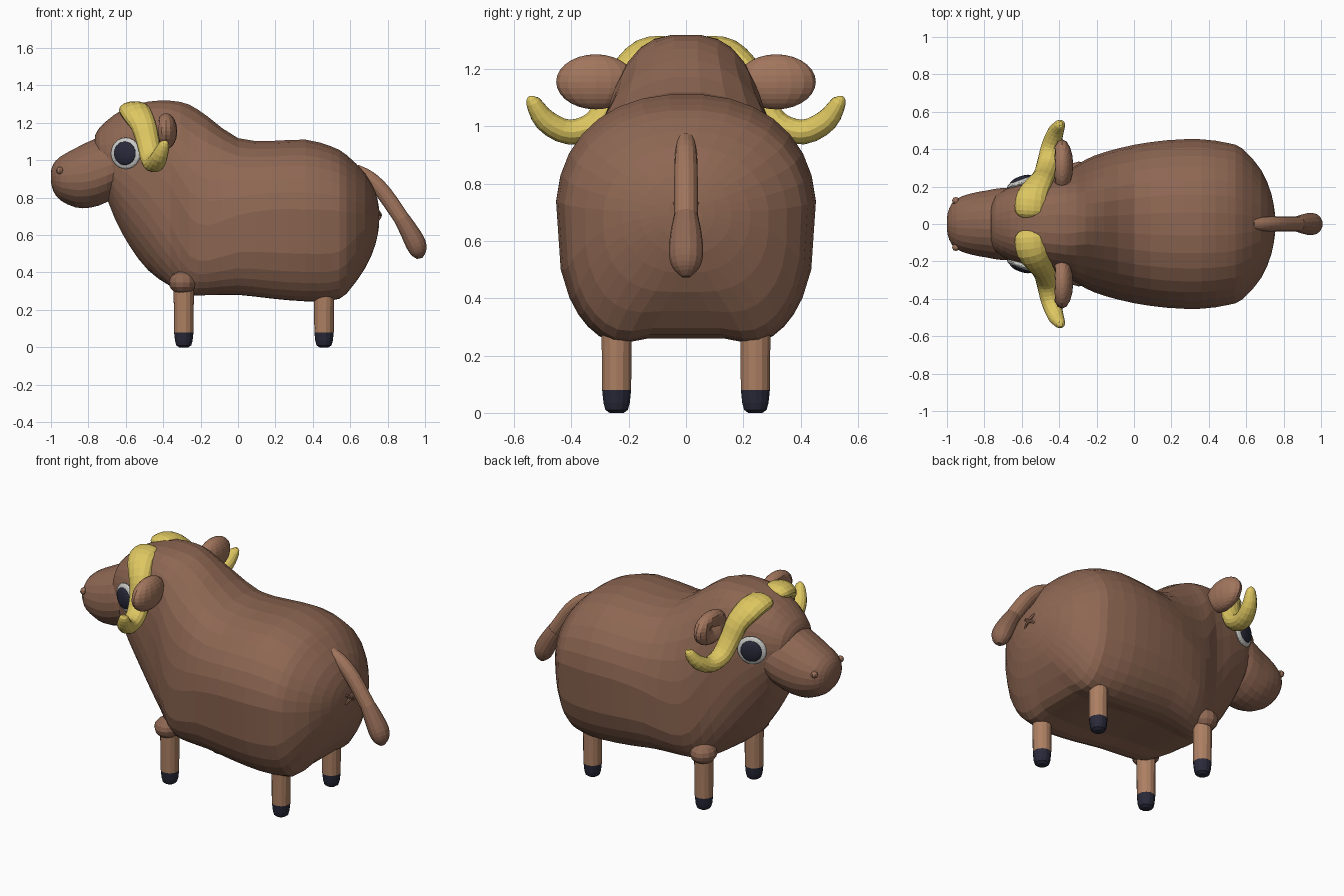
import bpy, bmesh, math
from mathutils import Vector, Matrix

cube = bpy.data.objects.get("Cube")
if cube:
    bpy.data.objects.remove(cube, do_unlink=True)


def material(name, r, g, b):
    m = bpy.data.materials.new(name)
    m.use_nodes = True
    m.diffuse_color = (r, g, b, 1)
    m.node_tree.nodes["Principled BSDF"].inputs["Base Color"].default_value = (r, g, b, 1)
    return m


BROWN = material("hide brown", 0.27, 0.135, 0.086)
LIGHT = material("light brown", 0.42, 0.215, 0.125)
MID = material("warm brown", 0.36, 0.18, 0.11)
HORN = material("horn yellow", 0.73, 0.57, 0.12)
DARK = material("hoof dark", 0.022, 0.022, 0.042)
WHITE = material("eye grey white", 0.60, 0.60, 0.58)


def finish(name, bm, mat):
    bmesh.ops.recalc_face_normals(bm, faces=bm.faces)
    mesh = bpy.data.meshes.new(name)
    bm.to_mesh(mesh)
    bm.free()
    mesh.materials.append(mat)
    ob = bpy.data.objects.new(name, mesh)
    bpy.context.collection.objects.link(ob)


def spline(rows, steps):
    """Smooth interpolation through rows of numbers."""
    rows = [Vector(r) for r in rows]
    out = []
    for i in range(len(rows) - 1):
        a, b = rows[max(i - 1, 0)], rows[i]
        c, d = rows[i + 1], rows[min(i + 2, len(rows) - 1)]
        for k in range(steps):
            t = k / steps
            out.append(b + (c - a) * (t / 2) + (a - b * 2.5 + c * 2 - d / 2) * t**2
                       + (b * 3 - a - c * 3 + d) * (t**3 / 2))
    return out + [rows[-1]]


def loft(name, rings, mat):
    bm = bmesh.new()
    loops = [[bm.verts.new(p) for p in ring] for ring in rings]
    n = len(loops[0])
    for a, b in zip(loops, loops[1:]):
        for i in range(n):
            j = (i + 1) % n
            bm.faces.new((a[i], a[j], b[j], b[i]))
    bm.faces.new(loops[0])
    bm.faces.new(loops[-1])
    finish(name, bm, mat)


def section(x, low, high, width, mid, under, over, n=32):
    """Upright ring; the squarer it is below, the more it tapers and hollows."""
    ring = []
    square = max(under - 2, 0)
    for i in range(n):
        a = math.tau * (i + 0.5) / n
        c, s = math.cos(a), math.sin(a)
        e = 2 / (over if s > 0 else under)
        across, rise = abs(c) ** e, abs(s) ** e
        y = width * math.copysign(across, c)
        z = mid + (high - mid if s > 0 else low - mid) * rise
        if s < 0:
            y *= 1 - 0.08 * square * rise**2
            z += 0.024 * square * rise**4 * max(0, 1 - across / 0.75)
        ring.append((x, y, z))
    return ring


def tube(name, path, mat, side, steps=3, n=14):
    """Tube through rows of x, y, z, side radius, other radius."""
    rows = spline(path, steps)
    pts = [Vector(r[:3]) for r in rows]
    rings = []
    for i, (p, r) in enumerate(zip(pts, rows)):
        t = (pts[min(i + 1, len(pts) - 1)] - pts[max(i - 1, 0)]).normalized()
        a = (side - t * side.dot(t)).normalized()
        b = t.cross(a)
        rings.append([p + a * r[3] * math.cos(math.tau * k / n)
                      + b * r[4] * math.sin(math.tau * k / n) for k in range(n)])
    loft(name, rings, mat)


def ball(name, center, size, mat, turn=0.0, u=16, v=12, shape=None):
    bm = bmesh.new()
    bmesh.ops.create_uvsphere(bm, u_segments=u, v_segments=v, radius=1)
    if shape:
        for w in bm.verts:
            shape(w.co)
    bm.transform(Matrix.Translation(center) @ Matrix.Rotation(turn, 4, "Z")
                 @ Matrix.Diagonal((*size, 1)))
    finish(name, bm, mat)


# Body and head: x, low, high, half width, widest height, squareness below, above
body = [(-0.765, 0.98, 1.13, 0.09, 1.05, 2, 2.1), (-0.74, 0.90, 1.175, 0.15, 1.03, 2, 2.2),
        (-0.66, 0.69, 1.245, 0.20, 1.0, 2, 2.4), (-0.58, 0.54, 1.285, 0.228, 0.96, 2, 2.5),
        (-0.48, 0.405, 1.315, 0.255, 0.88, 2.2, 2.7), (-0.36, 0.305, 1.32, 0.285, 0.76, 3.2, 2.7),
        (-0.26, 0.26, 1.30, 0.345, 0.62, 4.6, 2.15), (-0.16, 0.26, 1.235, 0.385, 0.58, 4.6, 2.1),
        (0.0, 0.26, 1.12, 0.425, 0.65, 4.6, 2.2), (0.18, 0.24, 1.105, 0.45, 0.68, 5, 2.3),
        (0.36, 0.225, 1.112, 0.455, 0.68, 5, 2.3), (0.5, 0.23, 1.075, 0.435, 0.68, 5, 2.3),
        (0.58, 0.265, 1.03, 0.405, 0.68, 4.4, 2.2), (0.68, 0.41, 0.93, 0.29, 0.68, 2.6, 2.1),
        (0.735, 0.55, 0.83, 0.16, 0.69, 2, 2), (0.753, 0.64, 0.75, 0.06, 0.70, 2, 2)]
loft("body", [section(*r) for r in spline(body, 2)], BROWN)

# Snout
snout = [(-1.0, 0.885, 0.94, 0.035, 0.91, 2, 2), (-0.988, 0.835, 0.98, 0.085, 0.905, 2, 2),
         (-0.95, 0.785, 1.02, 0.135, 0.90, 2, 2.1), (-0.87, 0.747, 1.065, 0.165, 0.90, 2, 2.1),
         (-0.79, 0.745, 1.105, 0.18, 0.91, 2, 2.1), (-0.70, 0.775, 1.135, 0.195, 0.94, 2, 2.1),
         (-0.6, 0.85, 1.13, 0.19, 0.98, 2, 2)]
loft("snout", [section(*r, n=24) for r in spline(snout, 2)], BROWN)

# Tail and tuft
Y = Vector((0, 1, 0))
tube("tail", [(0.63, 0, 0.955, 0.03, 0.025), (0.70, 0, 0.905, 0.038, 0.04),
              (0.78, 0, 0.825, 0.041, 0.043), (0.88, 0, 0.68, 0.041, 0.043)], MID, Y)
tube("tail_tuft", [(0.875, 0, 0.688, 0.042, 0.044), (0.91, 0, 0.63, 0.054, 0.05),
                   (0.95, 0, 0.555, 0.06, 0.056), (0.965, 0, 0.505, 0.046, 0.043),
                   (0.972, 0, 0.475, 0.015, 0.015)], BROWN, Y)

# Small crossed fold under the tail
for k in (-1, 1):
    tube("tail_fold", [(0.745, -0.045, 0.705 - 0.03 * k, 0.008, 0.008),
                       (0.76, 0, 0.705, 0.01, 0.01),
                       (0.745, 0.045, 0.705 + 0.03 * k, 0.008, 0.008)], BROWN,
         Vector((1, 0, 0)), n=6)


def cup(co):
    """Hollow the forward side of an ear."""
    r = math.hypot(co.y, co.z)
    if co.x < 0 and r < 0.75:
        co.x += 0.9 * (1 - r / 0.75)


for s, label in ((1, "left"), (-1, "right")):
    # Horn: broad at the forehead, curling out and up at the tip
    horn = [(-0.555, 0.045, 1.265, 0.055, 0.025), (-0.555, 0.07, 1.27, 0.082, 0.045),
            (-0.545, 0.15, 1.255, 0.082, 0.05), (-0.505, 0.22, 1.185, 0.068, 0.048),
            (-0.48, 0.26, 1.09, 0.06, 0.048), (-0.462, 0.32, 1.005, 0.058, 0.048),
            (-0.445, 0.41, 0.98, 0.052, 0.044), (-0.42, 0.49, 1.02, 0.044, 0.04),
            (-0.395, 0.533, 1.085, 0.028, 0.026), (-0.392, 0.538, 1.105, 0.01, 0.01)]
    tube(label + "_horn", [(x, s * y, z, a, b) for x, y, z, a, b in horn], HORN,
         Vector((1, 0, 0)))

    # Ear
    ball(label + "_ear", (-0.385, s * 0.315, 1.155), (0.06, 0.138, 0.096), MID,
         shape=cup, v=14)

    # Eye and pupil, turned a little forward
    out = Vector((-0.34, s * 0.94, 0))
    turn = math.atan2(out.y, out.x)
    eye = Vector((-0.60, s * 0.222, 1.037))
    ball(label + "_eye", eye, (0.024, 0.084, 0.084), WHITE, turn)
    ball(label + "_pupil", eye + out * 0.014, (0.02, 0.063, 0.063), DARK, turn)

    # Nostril
    ball(label + "_nostril", (-0.953, s * 0.125, 0.945), (0.02, 0.02, 0.02), MID, u=8, v=6)

    # Legs with rounded hooves and a low fold of hide at the top
    for x, shift, place in ((-0.29, -0.005, "front"), (0.46, 0.03, "rear")):
        ring = lambda r, z: [(x + r * math.cos(math.tau * k / 14),
                              s * 0.242 + r * math.sin(math.tau * k / 14), z) for k in range(14)]
        name = label + "_" + place
        loft(name + "_leg", [ring(0.052, 0.08), ring(0.053, 0.2), ring(0.055, 0.34)], LIGHT)
        loft(name + "_hoof", [ring(0.025, 0.0), ring(0.04, 0.01), ring(0.047, 0.035),
                              ring(0.052, 0.081)], DARK)
        ball(name + "_fold", (x + shift, s * 0.252, 0.345), (0.075, 0.082, 0.062), BROWN, u=12, v=8)
